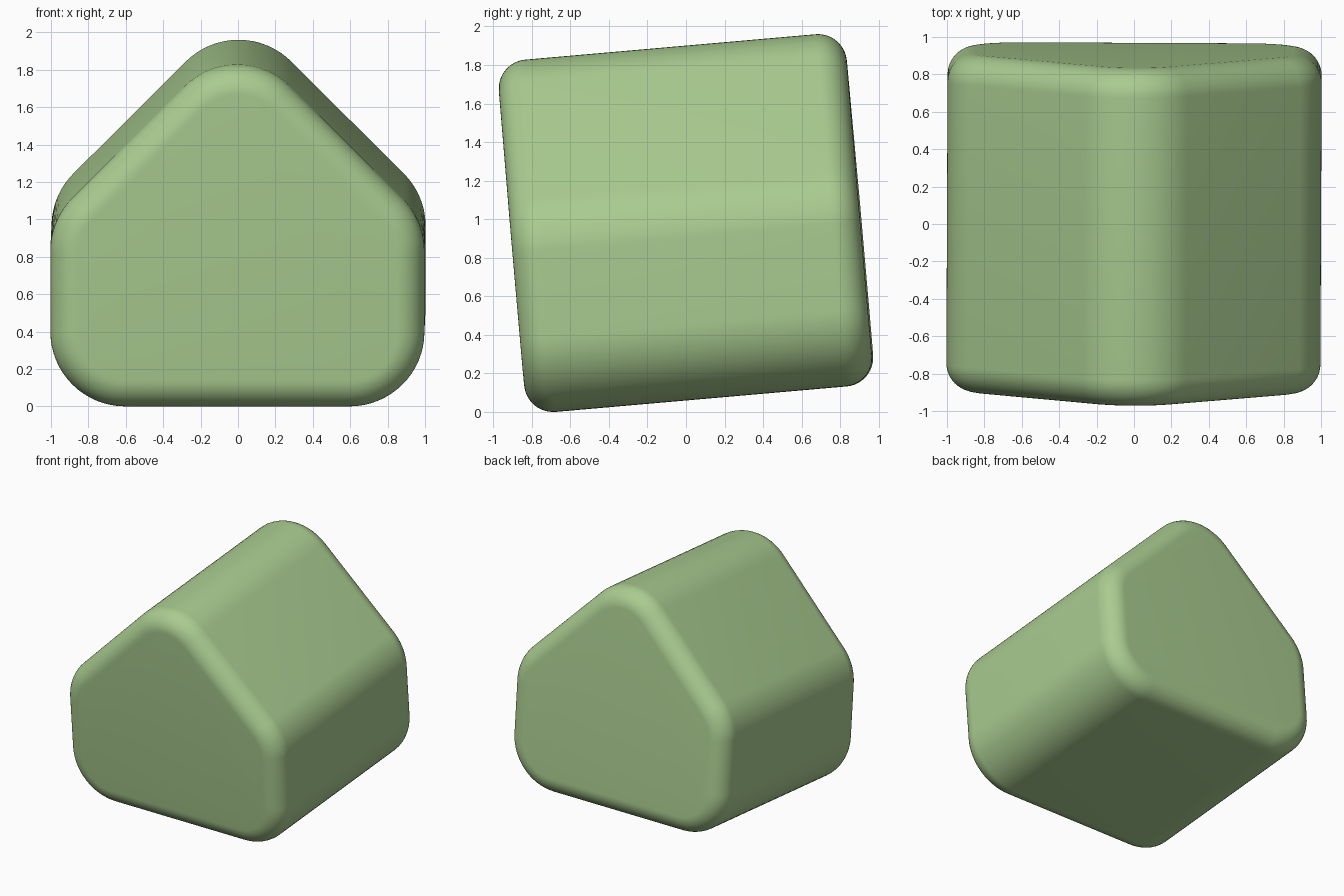
import bpy, bmesh, math
from mathutils import Matrix, Vector

if "Cube" in bpy.data.objects:
    bpy.data.objects.remove(bpy.data.objects["Cube"])

R, r, half = 0.40, 0.15, 0.906   # profile corner radius, cap edge radius, half depth
SEG = 16
K = R * math.tan(math.radians(22.5))

# Arc centres of the house profile (x, z, start angle, end angle)
arcs = [(1 - R, R, -90, 0), (1 - R, 1 - K, 0, 45), (0, 2 - R * math.sqrt(2), 45, 135),
        (R - 1, 1 - K, 135, 180), (R - 1, R, 180, 270)]


def ring(bm, inset, y):
    verts = []
    for cx, cz, a0, a1 in arcs:
        for i in range(SEG + 1):
            a = math.radians(a0 + (a1 - a0) * i / SEG)
            verts.append(bm.verts.new((cx + (R - inset) * math.cos(a), y,
                                       cz + (R - inset) * math.sin(a))))
    return verts


# Rounded cap edges at the front and back
steps = [math.radians(90 * i / 12) for i in range(13)]
front = [(r * (1 - math.sin(t)), -half + r * (1 - math.cos(t))) for t in steps]
back = [(inset, -y) for inset, y in reversed(front)]

# Loft the body and close both flat ends
bm = bmesh.new()
rings = [ring(bm, *p) for p in front + back]
for a, b in zip(rings, rings[1:]):
    for i in range(len(a)):
        j = (i + 1) % len(a)
        bm.faces.new((a[i], a[j], b[j], b[i]))
bm.faces.new(rings[0])
bm.faces.new(rings[-1])
bmesh.ops.recalc_face_normals(bm, faces=bm.faces)

# Lean back, then rest on the ground and centre
tilt = Matrix.Rotation(math.radians(-0.25), 4, 'Z') @ Matrix.Rotation(math.radians(5), 4, 'X')
bmesh.ops.transform(bm, matrix=tilt, verts=bm.verts)
lo = [min(v.co[k] for v in bm.verts) for k in range(3)]
hi = [max(v.co[k] for v in bm.verts) for k in range(3)]
shift = Vector((-(lo[0] + hi[0]) / 2, -(lo[1] + hi[1]) / 2, -lo[2]))
bmesh.ops.translate(bm, vec=shift, verts=bm.verts)

mesh = bpy.data.meshes.new("house_block")
bm.to_mesh(mesh)
bm.free()
body = bpy.data.objects.new("house_block", mesh)
bpy.context.collection.objects.link(body)

# Soft green, smooth shaded
green = bpy.data.materials.new("soft_green")
green.diffuse_color = (0.40, 0.60, 0.28, 1)
green.use_nodes = True
green.node_tree.nodes["Principled BSDF"].inputs["Base Color"].default_value = green.diffuse_color
mesh.materials.append(green)
bpy.context.view_layer.objects.active = body
body.select_set(True)
bpy.ops.object.shade_smooth_by_angle(angle=math.radians(30))
